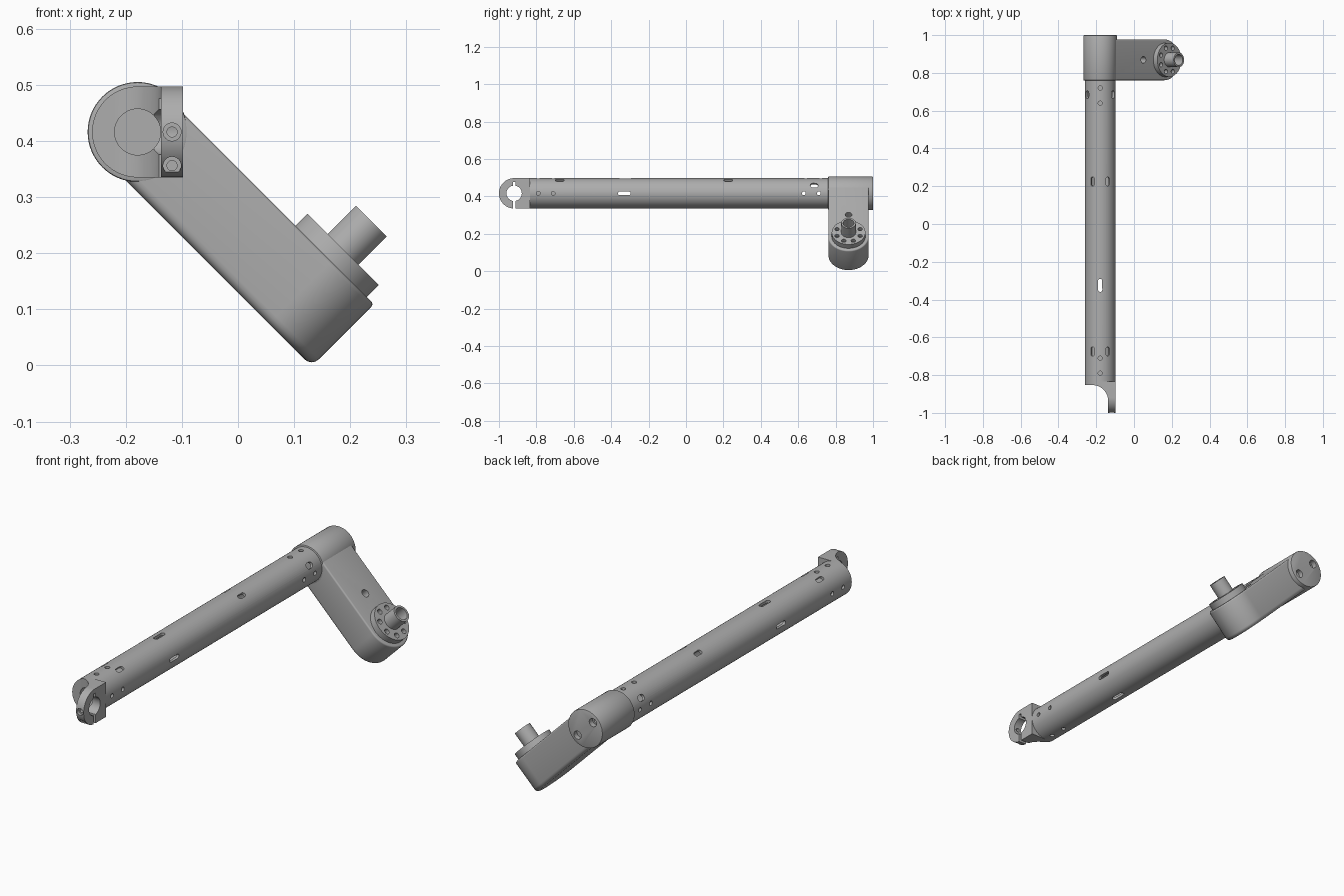
import bpy, bmesh
from math import pi, sin, cos, radians
from mathutils import Matrix, Vector

if "Cube" in bpy.data.objects:
    bpy.data.objects.remove(bpy.data.objects["Cube"])

metal = bpy.data.materials.new("grey_metal")
GREY = (0.42, 0.42, 0.42, 1)
metal.use_nodes = True
metal.diffuse_color = GREY
metal.node_tree.nodes["Principled BSDF"].inputs["Base Color"].default_value = GREY

# Tube axis, arm directions
AX, AZ = -0.179, 0.416
R = 0.081
ARM_Y = 0.869
AXIS = Vector((AX, 0, AZ))
U = Vector((1, 0, -1)).normalized()
V = Vector((1, 0, 1)).normalized()
Y = Vector((0, 1, 0))


def cyl(bm, p0, p1, r, seg=48, stretch=0):
    """Cylinder between two points; stretch turns it into a slot along y."""
    p0, p1 = Vector(p0), Vector(p1)
    d = p1 - p0
    mid = (p0 + p1) / 2
    rot = d.to_track_quat('Z', 'Y').to_matrix().to_4x4()
    out = bmesh.ops.create_cone(bm, cap_ends=True, segments=seg, radius1=r, radius2=r,
                                depth=d.length, matrix=Matrix.Translation(mid) @ rot)
    if stretch:
        for v in out["verts"]:
            v.co.y += stretch if v.co.y > mid.y else -stretch


def box(bm, lo, hi):
    lo, hi = Vector(lo), Vector(hi)
    m = Matrix.Translation((lo + hi) / 2) @ Matrix.Diagonal((*(hi - lo), 1))
    bmesh.ops.create_cube(bm, size=1, matrix=m)


def prism(bm, pts, a, b, c, c0, c1, origin=Vector()):
    """Extrude a 2D profile in plane (a, b) from c0 to c1 along c."""
    verts = [bm.verts.new(origin + a * p + b * q + c * c0) for p, q in pts]
    face = bm.faces.new(verts)
    top = bmesh.ops.extrude_face_region(bm, geom=[face])["geom"]
    for v in top:
        if isinstance(v, bmesh.types.BMVert):
            v.co += c * (c1 - c0)
    bmesh.ops.recalc_face_normals(bm, faces=bm.faces)


def arc(cx, cy, r, a0, a1, n=24):
    return [(cx + r * cos(radians(a0 + (a1 - a0) * i / n)),
             cy + r * sin(radians(a0 + (a1 - a0) * i / n))) for i in range(n + 1)]


def make(name, bm):
    me = bpy.data.meshes.new(name)
    bm.to_mesh(me)
    bm.free()
    me.materials.append(metal)
    ob = bpy.data.objects.new(name, me)
    bpy.context.collection.objects.link(ob)
    return ob


def boolean(ob, bm, op='DIFFERENCE'):
    cutter = make("cutter", bm)
    cutter.hide_render = True
    mod = ob.modifiers.new("cut", 'BOOLEAN')
    mod.operation, mod.solver, mod.object = op, 'EXACT', cutter
    mod.use_self = True
    bpy.context.view_layer.objects.active = ob
    bpy.ops.object.modifier_apply(modifier=mod.name)
    bpy.data.objects.remove(cutter)


X, Z = Vector((1, 0, 0)), Vector((0, 0, 1))
parts = []

# Hollow main tube
bm = bmesh.new()
cyl(bm, (AX, -0.84, AZ), (AX, 0.78, AZ), R, 64)
tube = make("main_tube", bm)
bm = bmesh.new()
cyl(bm, (AX, -0.9, AZ), (AX, 0.9, AZ), 0.068, 64)
boolean(tube, bm)


def wall_hole(bm, y, angle, r, stretch=0):
    d = Vector((cos(radians(angle)), 0, sin(radians(angle))))
    c = AXIS + Y * y
    cyl(bm, c + d * 0.045, c + d * 0.1, r, 20, stretch)


# Holes and slots through the tube wall
bm = bmesh.new()
for y in (0.72, 0.64, -0.71, -0.79):
    wall_hole(bm, y, 90, 0.011)
for y in (-0.71, -0.79):
    for angle in (0, 180, 270):
        wall_hole(bm, y, angle, 0.01)
for y in (0.225, -0.675):
    for angle in (60, 120):
        wall_hole(bm, y, angle, 0.011, 0.013)
wall_hole(bm, -0.325, 90, 0.011, 0.024)
wall_hole(bm, -0.325, 270, 0.011, 0.024)
for angle in (0, 180):
    wall_hole(bm, -0.33, angle, 0.01, 0.024)
    for y in (0.63, 0.71):
        wall_hole(bm, y, angle, 0.01)
for angle in (32, 148):
    wall_hole(bm, 0.685, angle, 0.014, 0.007)
boolean(tube, bm)
parts.append(tube)

# Plug inside the front end of the tube
bm = bmesh.new()
cyl(bm, (AX, -0.838, AZ), (AX, -0.62, AZ), 0.07)
plug = make("front_plug", bm)
bm = bmesh.new()
cyl(bm, (AX, -0.9, AZ), (AX, -0.64, AZ), 0.041)
boolean(plug, bm)
parts.append(plug)

# Front clamp: three profiles intersected
bm = bmesh.new()
RIGHT = AX + R
prism(bm, arc(AX, AZ, R, 90, 270, 32) + [(RIGHT, AZ - R), (RIGHT, AZ + R)], X, Z, Y, -1.05, -0.835)
clamp = make("front_clamp", bm)
bm = bmesh.new()
prism(bm, arc(-0.919, AZ, R, 90, 270, 32) + [(-0.7, AZ - R), (-0.7, AZ + R)], Y, Z, X, -0.4, 0)
boolean(clamp, bm, 'INTERSECT')
bm = bmesh.new()
prism(bm, [(-0.3, -0.8), (-0.3, -0.853)] + arc(-0.22, -0.936, 0.083, 90, 0)
      + [(-0.137, -1.1), (0, -1.1), (0, -0.8)], X, Y, Z, 0.2, 0.6)
boolean(clamp, bm, 'INTERSECT')

# Clamp bore, slit and screw recesses
bm = bmesh.new()
cyl(bm, (AX, -0.99, AZ), (AX, -0.8, AZ), 0.041)
boolean(clamp, bm)
bm = bmesh.new()
cyl(bm, (-0.2, -0.919, AZ), (0, -0.919, AZ), 0.041)
box(bm, (-0.2, -0.926, 0.3), (0, -0.912, AZ + 0.06))
boolean(clamp, bm)
bm = bmesh.new()
for z, floor, end in ((AZ, -0.985, -0.94), (0.356, -0.957, -0.915)):
    cyl(bm, (-0.1175, -1.1, z), (-0.1175, floor, z), 0.016, 24)
    cyl(bm, (-0.1175, -1.05, z), (-0.1175, end, z), 0.009, 24)
boolean(clamp, bm)
parts.append(clamp)

# Rear knuckle with two recessed screw holes
bm = bmesh.new()
cyl(bm, (AX, 0.76, AZ), (AX, 1, AZ), 0.089, 64)
rim = [e for e in bm.edges if all(v.co.y > 0.9 or v.co.y < 0.8 for v in e.verts)
       and abs(e.verts[0].co.y - e.verts[1].co.y) < 0.01]
bmesh.ops.bevel(bm, geom=rim, offset=0.004, segments=2, affect='EDGES', profile=0.5)
knuckle = make("rear_knuckle", bm)
bm = bmesh.new()
for s in (-1, 1):
    c = AXIS + U * 0.056 * s
    cyl(bm, c + Y * 0.975, c + Y * 1.1, 0.019, 24)
    cyl(bm, c + Y * 0.94, c + Y * 1.05, 0.011, 24)
boolean(knuckle, bm)
parts.append(knuckle)

# Diagonal arm with a rounded end and softened edges
LOW, HIGH, HALF, TIP = -0.076, 0.081, 0.108, 0.407
bm = bmesh.new()
prism(bm, [(0, ARM_Y - HALF)] + arc(TIP, ARM_Y, HALF, -90, 90, 32) + [(0, ARM_Y + HALF)],
      U, Y, V, LOW, HIGH, AXIS)
for level, size in ((LOW, 0.018), (HIGH, 0.007)):
    rim = [e for e in bm.edges
           if all(abs((v.co - AXIS).dot(V) - level) < 1e-4 for v in e.verts)
           and any((v.co - AXIS).dot(U) > 0.01 for v in e.verts)]
    bmesh.ops.bevel(bm, geom=rim, offset=size, segments=4, affect='EDGES', profile=0.5)
arm = make("diagonal_arm", bm)
bm = bmesh.new()
c = AXIS + U * 0.243 + Y * ARM_Y
cyl(bm, c + V * 0.04, c + V * 0.1, 0.018, 24)
boolean(arm, bm)
parts.append(arm)

# Output flange with a ring of bolt holes
hub = AXIS + U * TIP + Y * ARM_Y
bm = bmesh.new()
cyl(bm, hub + V * 0.07, hub + V * 0.111, 0.09, 64)
flange = make("output_flange", bm)
bm = bmesh.new()
for i in range(8):
    a = 2 * pi * (i + 0.5) / 8
    c = hub + (U * cos(a) + Y * sin(a)) * 0.067
    cyl(bm, c + V * 0.09, c + V * 0.13, 0.012, 20)
boolean(flange, bm)
parts.append(flange)

# Hollow output shaft
bm = bmesh.new()
cyl(bm, hub + V * 0.1, hub + V * 0.182, 0.039)
shaft = make("output_shaft", bm)
bm = bmesh.new()
cyl(bm, hub + V * 0.115, hub + V * 0.2, 0.029)
boolean(shaft, bm)
parts.append(shaft)

# Smooth curved surfaces, keep sharp edges
bpy.ops.object.select_all(action='DESELECT')
for ob in parts:
    ob.select_set(True)
bpy.context.view_layer.objects.active = tube
bpy.ops.object.shade_smooth_by_angle(angle=radians(30))
